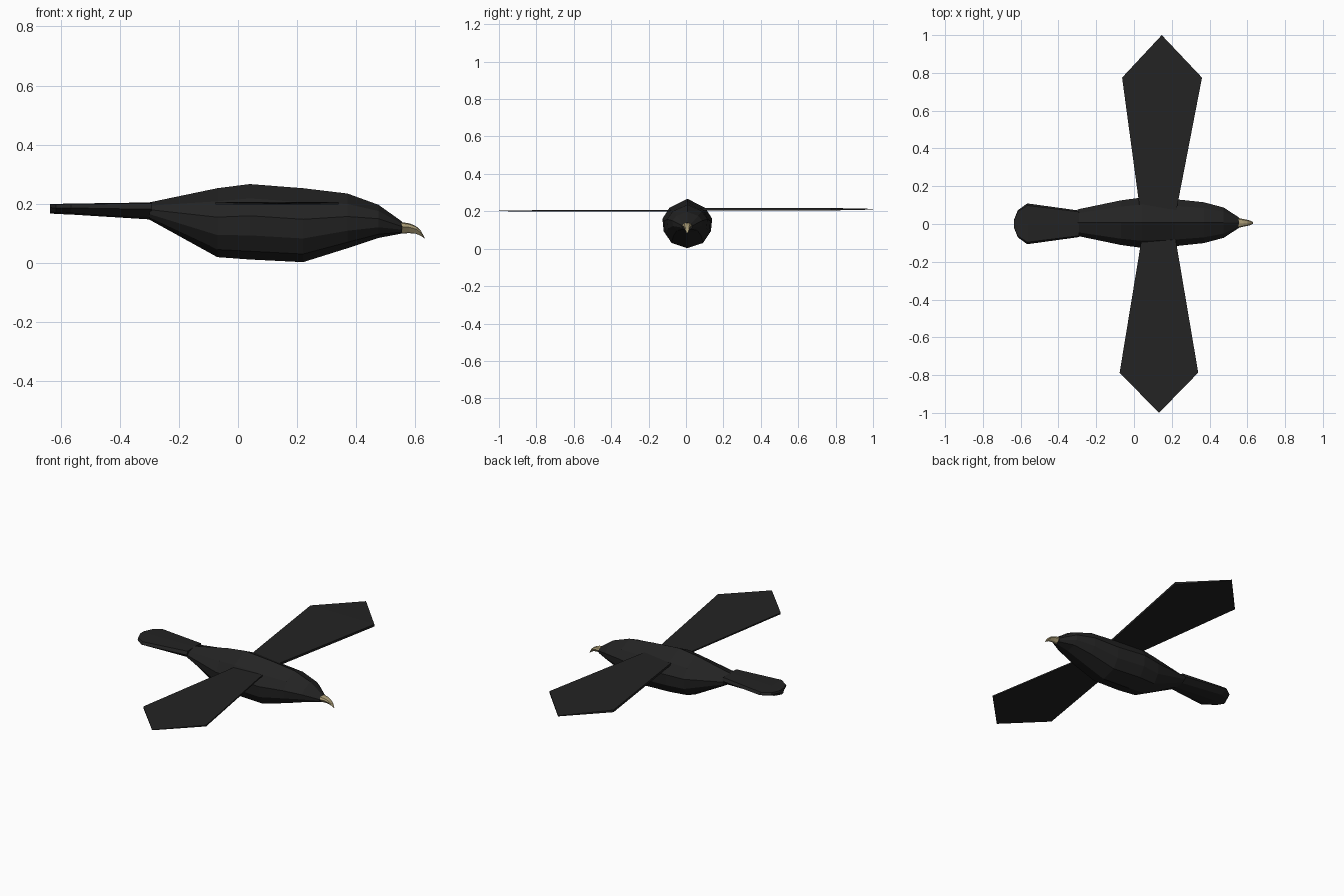
import bpy, bmesh

if "Cube" in bpy.data.objects:
    bpy.data.objects.remove(bpy.data.objects["Cube"], do_unlink=True)


def material(name, rgb):
    m = bpy.data.materials.new(name)
    m.use_nodes = True
    m.diffuse_color = (*rgb, 1)
    bsdf = m.node_tree.nodes["Principled BSDF"]
    bsdf.inputs["Base Color"].default_value = (*rgb, 1)
    bsdf.inputs["Roughness"].default_value = 0.8
    return m


black = material("feather black", (0.017, 0.017, 0.017))
horn = material("beak tan", (0.40, 0.33, 0.18))


def finish(name, bm, mat):
    bmesh.ops.recalc_face_normals(bm, faces=bm.faces)
    me = bpy.data.meshes.new(name)
    bm.to_mesh(me)
    bm.free()
    me.materials.append(mat)
    ob = bpy.data.objects.new(name, me)
    bpy.context.collection.objects.link(ob)
    return ob


def loft(name, half, stations, mat, yc):
    """Skin a mirrored cross-section along x; stations are (x, bottom, top, half width)."""
    section = half + [(-w, h) for w, h in reversed(half[1:-1])]
    bm = bmesh.new()
    rings = [[bm.verts.new((x, yc + w * hw, lo + h * (hi - lo))) for w, h in section]
             for x, lo, hi, hw in stations]
    n = len(section)
    for a, b in zip(rings, rings[1:]):
        for i in range(n):
            j = (i + 1) % n
            bm.faces.new((a[i], a[j], b[j], b[i]))
    bm.faces.new(rings[0])
    bm.faces.new(rings[-1])
    return finish(name, bm, mat)


# Body: ridged back and rounded belly
body_half = [(0, 1), (0.72, 0.81), (1, 0.58), (0.95, 0.32), (0.68, 0.11), (0, 0)]
loft("body", body_half, [
    (-0.30, 0.147, 0.205, 0.070),
    (-0.07, 0.020, 0.253, 0.118),
    (0.04, 0.012, 0.267, 0.133),
    (0.22, 0.003, 0.253, 0.124),
    (0.37, 0.050, 0.235, 0.108),
    (0.475, 0.085, 0.197, 0.080),
    (0.555, 0.100, 0.140, 0.028),
], black, 0.007)

# Tail: flat-topped fan with a rounded end
tail_half = [(0, 1), (0.9, 0.95), (1, 0.6), (0.6, 0.15), (0, 0)]
loft("tail", tail_half, [
    (-0.29, 0.147, 0.205, 0.070),
    (-0.565, 0.164, 0.201, 0.108),
    (-0.615, 0.166, 0.200, 0.072),
    (-0.635, 0.168, 0.200, 0.022),
], black, 0.001)

# Beak: hooked, wide on top and narrow below
beak_half = [(0, 1), (0.75, 0.9), (1, 0.6), (0.4, 0.1), (0, 0)]
loft("beak", beak_half, [
    (0.550, 0.100, 0.139, 0.027),
    (0.580, 0.101, 0.134, 0.020),
    (0.602, 0.099, 0.125, 0.016),
    (0.618, 0.092, 0.110, 0.011),
    (0.631, 0.083, 0.086, 0.004),
], horn, 0.006)


# Wings: thin kite-ended blades, rooted inside the body
def wing(name, outline, z, thick):
    bm = bmesh.new()
    top, low = [], []
    for x, y in outline:
        t = thick * (0.3 if abs(y) > 0.95 else 1)
        top.append(bm.verts.new((x, y, z + t / 2)))
        low.append(bm.verts.new((x, y, z - t / 2)))
    bm.faces.new(top)
    bm.faces.new(low[::-1])
    for i in range(len(top)):
        j = (i + 1) % len(top)
        bm.faces.new((top[i], low[i], low[j], top[j]))
    bmesh.ops.triangulate(bm, faces=[f for f in bm.faces if len(f.verts) > 4])
    return finish(name, bm, black)


wing("left_wing", [(0.035, 0.05), (-0.063, 0.775), (0.147, 1.0), (0.36, 0.775), (0.22, 0.05)],
     0.211, 0.013)
wing("right_wing", [(0.045, -0.05), (-0.076, -0.787), (0.132, -1.0), (0.34, -0.787), (0.215, -0.05)],
     0.202, 0.008)
